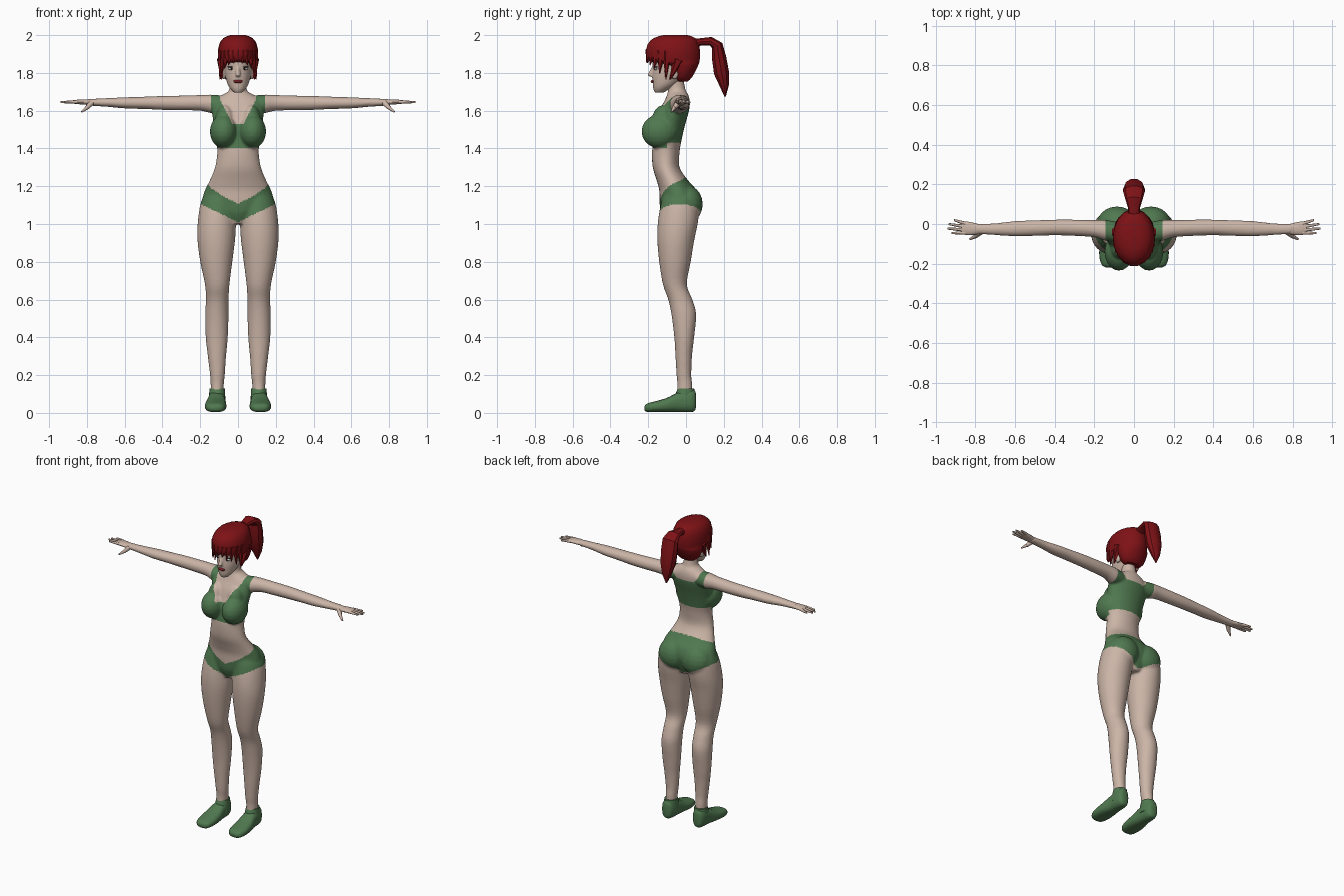
import bpy
import bmesh
from math import cos, sin, pi, radians
from mathutils import Matrix, Vector

cube = bpy.data.objects.get("Cube")
if cube:
    bpy.data.objects.remove(cube, do_unlink=True)


def make_material(name, colour):
    mat = bpy.data.materials.new(name)
    mat.use_nodes = True
    mat.diffuse_color = (*colour, 1)
    shader = next(n for n in mat.node_tree.nodes if n.type == 'BSDF_PRINCIPLED')
    shader.inputs["Base Color"].default_value = (*colour, 1)
    shader.inputs["Roughness"].default_value = .7
    return mat


skin = make_material("skin", (.6, .46, .385))
green = make_material("green_cloth", (.08, .19, .08))
red = make_material("red_hair", (.21, .006, .008))
lip = make_material("lip_red", (.2, .015, .02))
white = make_material("eye_white", (.6, .6, .58))
dark = make_material("lash_dark", (.02, .015, .015))


# ---- helpers ----
def bridge(bm, rings):
    """Skin a tube over rings of points and cap both ends."""
    loops = [[bm.verts.new(p) for p in ring] for ring in rings]
    count = len(loops[0])
    for low, high in zip(loops, loops[1:]):
        for i in range(count):
            j = (i + 1) % count
            bm.faces.new((low[i], low[j], high[j], high[i]))
    bm.faces.new(loops[0][::-1])
    bm.faces.new(loops[-1])


def refine(rows, steps):
    """Smoothly interpolate between rows of numbers."""
    padded = [rows[0]] + list(rows) + [rows[-1]]
    result = []
    for a, b, c, d in zip(padded, padded[1:], padded[2:], padded[3:]):
        for k in range(steps):
            t = k / steps
            result.append([q + .5 * t * (r - p + t * (2*p - 5*q + 4*r - s
                           + t * (3*(q - r) + s - p)))
                           for p, q, r, s in zip(a, b, c, d)])
    return result + [list(rows[-1])]


def loft(bm, rows, axis='z', side=1, sides=28, steps=4, power=1):
    """Each row: position on the axis, then min and max on the other two."""
    def bend(v):
        return (1 if v > 0 else -1) * abs(v) ** power
    rings = []
    for t, a0, a1, b0, b1 in refine(rows, steps):
        ring = []
        for i in range(sides):
            ang = 2 * pi * i / sides
            a = (a0 + a1) / 2 + (a1 - a0) / 2 * bend(cos(ang))
            b = (b0 + b1) / 2 + (b1 - b0) / 2 * bend(sin(ang))
            x, y, z = {'x': (t, a, b), 'y': (a, t, b), 'z': (a, b, t)}[axis]
            ring.append((side * x, y, z))
        rings.append(ring)
    bridge(bm, rings)


def centred(rows):
    return [(z, -w, w, front, back) for z, w, front, back in rows]


def blob(bm, centre, size, segments=20):
    place = Matrix.Translation(centre) @ Matrix.Diagonal((*size, 1))
    bmesh.ops.create_uvsphere(bm, u_segments=segments, v_segments=segments // 2,
                              radius=1, matrix=place)


def spike(bm, start, end, r_start, r_end, segments=8):
    start, end = Vector(start), Vector(end)
    turn = (end - start).to_track_quat('Z', 'Y').to_matrix().to_4x4()
    bmesh.ops.create_cone(bm, cap_ends=True, segments=segments, radius1=r_start,
                          radius2=r_end, depth=(end - start).length,
                          matrix=Matrix.Translation((start + end) / 2) @ turn)


def finish(name, bm, materials, angle=45):
    bmesh.ops.recalc_face_normals(bm, faces=bm.faces)
    mesh = bpy.data.meshes.new(name)
    bm.to_mesh(mesh)
    bm.free()
    obj = bpy.data.objects.new(name, mesh)
    bpy.context.scene.collection.objects.link(obj)
    for mat in materials:
        mesh.materials.append(mat)
    shade(obj, angle)
    return obj


def shade(obj, angle):
    bpy.ops.object.select_all(action='DESELECT')
    obj.select_set(True)
    bpy.context.view_layer.objects.active = obj
    bpy.ops.object.shade_smooth_by_angle(angle=radians(angle))


def fuse(obj, voxel, rounds):
    """Weld overlapping volumes into one smooth surface."""
    remesh = obj.modifiers.new("weld", 'REMESH')
    remesh.mode = 'VOXEL'
    remesh.voxel_size = voxel
    relax = obj.modifiers.new("relax", 'SMOOTH')
    relax.iterations = rounds
    graph = bpy.context.evaluated_depsgraph_get()
    mesh = bpy.data.meshes.new_from_object(obj.evaluated_get(graph))
    mats = list(obj.data.materials)
    obj.modifiers.clear()
    obj.data = mesh
    mesh.materials.clear()
    for mat in mats:
        mesh.materials.append(mat)
    shade(obj, 60)


# ---- body: torso, legs and arms welded together ----
bm = bmesh.new()
loft(bm, centred([
    (1, .05, -.11, .03), (1.06, .13, -.135, .055), (1.12, .185, -.14, .07),
    (1.18, .175, -.142, .055), (1.23, .15, -.155, .012), (1.3, .122, -.176, -.034),
    (1.38, .11, -.18, -.034), (1.45, .118, -.172, -.022), (1.52, .128, -.165, -.006),
    (1.6, .138, -.142, .016), (1.65, .13, -.115, .02), (1.685, .08, -.1, .012),
    (1.71, .046, -.096, -.002), (1.78, .042, -.1, -.015)]))
leg_rows = [
    (.06, .08, .145, -.05, .035), (.15, .075, .145, -.046, .033),
    (.2, .07, .148, -.05, .028), (.3, .063, .16, -.056, .032),
    (.4, .054, .171, -.062, .043), (.52, .05, .174, -.077, .054),
    (.6, .05, .17, -.094, .034), (.68, .045, .175, -.122, .005),
    (.8, .03, .2, -.142, .025), (.92, .015, .215, -.152, .045),
    (1.02, .01, .212, -.148, .065), (1.12, .005, .195, -.13, .07),
    (1.18, .02, .16, -.11, .05)]
arm_rows = [
    (.08, -.09, .01, 1.59, 1.68), (.14, -.085, .02, 1.587, 1.685),
    (.2, -.067, .02, 1.6, 1.683), (.3, -.06, .022, 1.602, 1.68),
    (.4, -.057, .022, 1.604, 1.678), (.5, -.06, .019, 1.609, 1.674),
    (.6, -.062, .015, 1.612, 1.671), (.7, -.056, .004, 1.621, 1.666),
    (.8, -.05, 0, 1.627, 1.662)]
for s in (1, -1):
    loft(bm, leg_rows, side=s)
    loft(bm, arm_rows, 'x', side=s)
    blob(bm, (s * .085, .005, 1.105), (.1, .084, .1))
    blob(bm, (s * .076, -.14, 1.49), (.073, .096, .09))
    blob(bm, (s * .07, -.12, 1.55), (.05, .06, .08))
body = finish("body", bm, [skin, green])
fuse(body, .007, 6)


# ---- two-piece outfit painted by region ----
def is_cloth(p):
    x, y, z = abs(p.x), p.y, p.z
    if z > 1.4:
        front_neck = 1.53 + 2 * max(0, x - .03)
        neckline = front_neck if y < -.05 else 1.62 + max(0, x - .06)
        strap = .095 < x and z > 1.55
        hem = 1.405 if y < -.1 else 1.43
        return x < (.165 if z < 1.58 else .145) and z > hem and (z < neckline or strap)
    blend = min(1, max(0, (y + .13) / .13))
    waist = (1.11 + .45 * x) * (1 - blend) + 1.25 * blend
    return 1.01 + .48 * x < z < waist


polys = body.data.polygons
polys.foreach_set("material_index", [int(is_cloth(p.center)) for p in polys])

# ---- hands and shoes ----
fingers = [(-.044, -.046, .92), (-.03, -.023, .94), (-.014, 0, .935), (.002, .02, .908)]
for s, label in ((1, "left"), (-1, "right")):
    bm = bmesh.new()
    loft(bm, [(.77, -.046, -.006, 1.63, 1.66), (.8, -.054, .004, 1.631, 1.66),
              (.84, -.056, .012, 1.634, 1.659), (.87, -.05, .01, 1.637, 1.655)],
         'x', side=s, sides=16)
    for root, tip, reach in fingers:
        spike(bm, (s * .85, root, 1.647), (s * reach, tip, 1.645), .01, .005)
    spike(bm, (s * .775, -.04, 1.642), (s * .8, -.062, 1.615), .016, .011)
    spike(bm, (s * .797, -.06, 1.618), (s * .828, -.077, 1.594), .011, .005)
    finish(label + "_hand", bm, [skin])

    bm = bmesh.new()
    loft(bm, [(-.22, .1, .14, .015, .035), (-.205, .075, .163, .005, .05),
              (-.16, .062, .175, .004, .062), (-.1, .062, .172, .004, .08),
              (-.04, .068, .16, .004, .11), (.02, .072, .155, .004, .125),
              (.045, .083, .145, .01, .12), (.053, .1, .13, .03, .1)],
         'y', side=s, sides=20, power=.8)
    loft(bm, [(.05, .066, .158, -.07, .05), (.1, .068, .153, -.055, .048),
              (.13, .07, .15, -.044, .043)], side=s, sides=20)
    finish(label + "_shoe", bm, [green])

# ---- head with nose and ears ----
bm = bmesh.new()
loft(bm, centred([
    (1.695, .02, -.165, -.12), (1.715, .04, -.173, -.085), (1.74, .055, -.176, -.045),
    (1.78, .067, -.179, 0), (1.82, .073, -.176, .03), (1.87, .078, -.178, .045),
    (1.93, .07, -.165, .04), (1.97, .04, -.12, 0)]))
spike(bm, (0, -.168, 1.842), (0, -.188, 1.79), .007, .014)
blob(bm, (0, -.186, 1.79), (.014, .018, .01))
for s in (1, -1):
    blob(bm, (s * .076, -.06, 1.795), (.012, .02, .03))
head = finish("head", bm, [skin])
fuse(head, .005, 4)

# ---- face details ----
bm = bmesh.new()
blob(bm, (0, -.173, 1.755), (.025, .014, .009))
finish("lips", bm, [lip])
for s, label in ((1, "left"), (-1, "right")):
    for part, centre, size, mat in (
            ("eye", (.035, -.159, 1.823), (.017, .009, .008), white),
            ("iris", (.034, -.165, 1.823), (.007, .006, .007), dark),
            ("lash", (.036, -.159, 1.832), (.02, .011, .003), dark)):
        bm = bmesh.new()
        blob(bm, (s * centre[0], centre[1], centre[2]), size, 12)
        finish(label + "_" + part, bm, [mat])

# ---- hair cap, fringe locks and ponytail ----
bm = bmesh.new()
loft(bm, centred([
    (1.755, .05, -.05, .01), (1.78, .08, -.075, .035), (1.84, .1, -.11, .066),
    (1.86, .104, -.195, .073), (1.9, .107, -.213, .077), (1.95, .1, -.206, .07),
    (1.985, .077, -.172, .05), (2, .04, -.12, .01)]), sides=18, steps=2)
finish("hair_cap", bm, [red], 30)

bm = bmesh.new()
for step in range(-5, 6):
    ang = step * pi / 12
    out, ahead = sin(ang), cos(ang)
    spike(bm, (.086 * out, -.07 - .12 * ahead, 1.915),
          (.1 * out, -.07 - .14 * ahead, 1.855 - .0036 * step * step), .025, .002, 6)
for s in (1, -1):
    spike(bm, (s * .085, -.04, 1.87), (s * .088, -.085, 1.765), .03, .003, 6)
finish("fringe", bm, [red], 30)

tail = [(.02, 1.95, .03, .03), (.08, 1.965, .03, .02), (.13, 1.968, .045, .024),
        (.165, 1.945, .055, .032), (.175, 1.88, .056, .04), (.188, 1.8, .05, .042),
        (.203, 1.73, .03, .025), (.207, 1.675, .004, .004)]
bm = bmesh.new()
rings = []
for i, (y, z, wide, thick) in enumerate(tail):
    before, after = tail[max(i - 1, 0)], tail[min(i + 1, len(tail) - 1)]
    along = Vector((0, after[0] - before[0], after[1] - before[1])).normalized()
    across = Vector((0, -along.z, along.y)) * thick
    rings.append([Vector((0, y, z)) + Vector((wide * cos(k * pi / 5), 0, 0))
                  + across * sin(k * pi / 5) for k in range(10)])
bridge(bm, rings)
finish("ponytail", bm, [red], 30)
